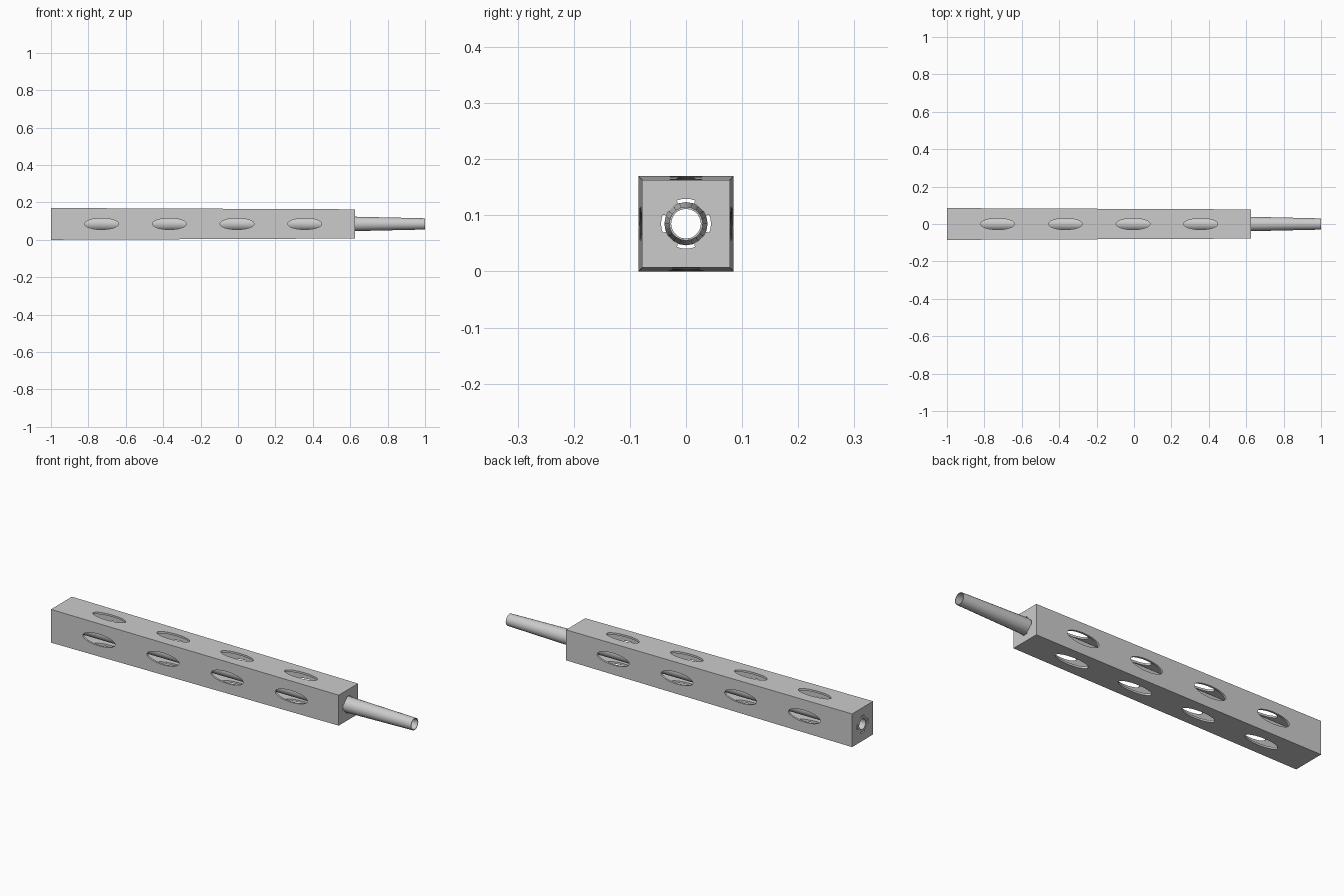
import bpy, bmesh
from math import sin, cos, pi, radians

if "Cube" in bpy.data.objects:
    bpy.data.objects.remove(bpy.data.objects["Cube"])

CZ = 0.085          # height of the long axis
X0, X1 = -1.0, 0.625


def new_object(name, bm):
    bmesh.ops.recalc_face_normals(bm, faces=bm.faces)
    me = bpy.data.meshes.new(name)
    bm.to_mesh(me)
    bm.free()
    ob = bpy.data.objects.new(name, me)
    bpy.context.collection.objects.link(ob)
    return ob


def loft(bm, rings, closed_loop=False):
    """Skin equal-length rings of points; cap the ends or join them."""
    vs = [[bm.verts.new(p) for p in r] for r in rings]
    n = len(vs[0])
    pairs = list(zip(vs, vs[1:]))
    if closed_loop:
        pairs.append((vs[-1], vs[0]))
    else:
        bm.faces.new(vs[0])
        bm.faces.new(vs[-1])
    for a, b in pairs:
        for i in range(n):
            j = (i + 1) % n
            bm.faces.new((a[i], a[j], b[j], b[i]))


def square(x, h):
    return [(x, sy * h, CZ + sz * h) for sy, sz in ((-1, -1), (1, -1), (1, 1), (-1, 1))]


def circle(x, r, n=20):
    return [(x, r * cos(2 * pi * i / n), CZ + r * sin(2 * pi * i / n)) for i in range(n)]


def half(x):
    return 0.085 - 0.007 * (x - X0) / (X1 - X0)


# Tapered square housing
bm = bmesh.new()
loft(bm, [square(X0, half(X0)), square(X1, half(X1))])
housing = new_object("housing", bm)

# Cavity cutter
cutters = []
WALL, CAP = 0.01, 0.012
bm = bmesh.new()
loft(bm, [square(x, half(x) - WALL) for x in (X0 + CAP, X1 - CAP)])
cutters.append(new_object("cavity_cutter", bm))

# Oval vent cutters, through both pairs of faces
for axis in "yz":
    bm = bmesh.new()
    for k in range(4):
        cx = -0.729 + 0.362 * k
        rings = []
        for d in (-0.2, 0.2):
            ring = []
            for i in range(32):
                t = 2 * pi * i / 32
                x, w = cx + 0.091 * cos(t), 0.03 * sin(t)
                ring.append((x, d, CZ + w) if axis == "y" else (x, w, CZ + d))
            rings.append(ring)
        loft(bm, rings)
    cutters.append(new_object("vent_cutter_" + axis, bm))

# Axial cutter: tube hole with four arc slots
profile = []
for k in range(4):
    for r, lo, hi in ((0.0445, -21, 21), (0.0365, 23, 67)):
        for s in range(5):
            t = radians(90 * k + lo + (hi - lo) * s / 4)
            profile.append((r * cos(t), r * sin(t)))
bm = bmesh.new()
loft(bm, [[(x, y, CZ + z) for y, z in profile] for x in (-1.1, 0.7)])
cutters.append(new_object("axial_cutter", bm))

for c in cutters:
    c.hide_render = True
    m = housing.modifiers.new(c.name, 'BOOLEAN')
    m.operation, m.solver, m.object = 'DIFFERENCE', 'EXACT', c
bpy.context.view_layer.objects.active = housing
for m in list(housing.modifiers):
    bpy.ops.object.modifier_apply(modifier=m.name)
for c in cutters:
    bpy.data.objects.remove(c)

# Hollow inner tube, tapering beyond the housing
bm = bmesh.new()
loft(bm, [circle(X0 + 0.001, 0.0265), circle(X0 + 0.001, 0.0385), circle(X1, 0.0385),
          circle(1.0, 0.030), circle(1.0, 0.0265)], closed_loop=True)
tube = new_object("inner_tube", bm)
bpy.ops.object.select_all(action='DESELECT')
tube.select_set(True)
bpy.context.view_layer.objects.active = tube
bpy.ops.object.shade_smooth_by_angle(angle=radians(30))
